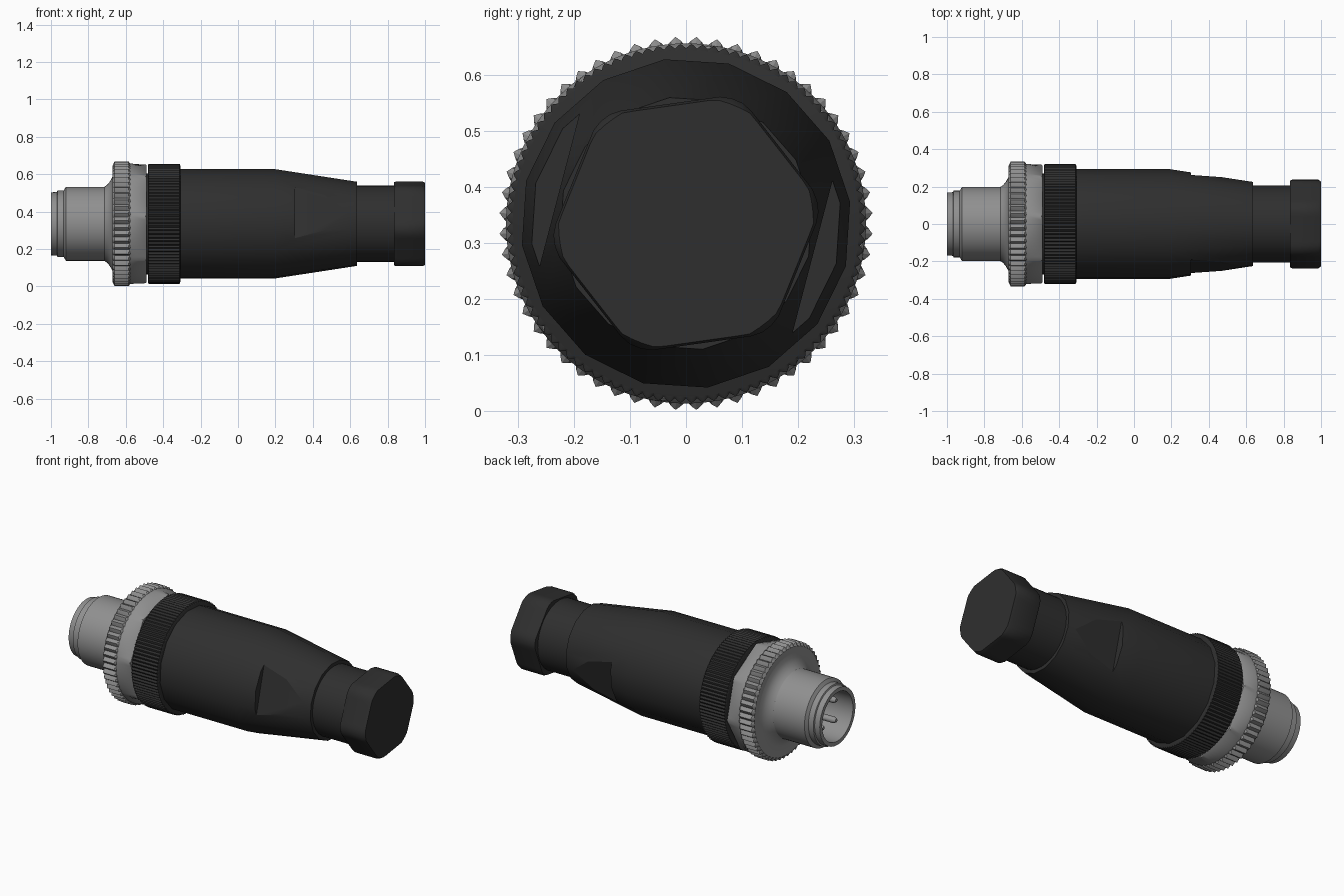
import bpy, bmesh, math
from mathutils import Vector

AXIS_Z = 0.335
cube = bpy.data.objects.get("Cube")
if cube:
    bpy.data.objects.remove(cube, do_unlink=True)


def material(name, value):
    m = bpy.data.materials.new(name)
    m.use_nodes = True
    col = (value, value, value, 1)
    m.diffuse_color = col
    m.node_tree.nodes["Principled BSDF"].inputs["Base Color"].default_value = col
    return m


BLACK = material("black plastic", 0.028)
METAL = material("grey metal", 0.28)


def smooth(obj, angle=30):
    bpy.ops.object.select_all(action='DESELECT')
    obj.select_set(True)
    bpy.context.view_layer.objects.active = obj
    bpy.ops.object.shade_smooth_by_angle(angle=math.radians(angle))


def lathe(name, stations, mat, sides=48, offset=0.0, centre=(0, 0)):
    """Loft rings along x; a station is (x, radius) or (x, function of angle)."""
    bm = bmesh.new()
    rings = []
    for x, r in stations:
        ring = []
        for i in range(sides):
            a = math.radians(offset) + 2 * math.pi * i / sides
            rad = r(a, i) if callable(r) else r
            ring.append(bm.verts.new((x, centre[0] + rad * math.cos(a),
                                      AXIS_Z + centre[1] + rad * math.sin(a))))
        rings.append(ring)
    for a, b in zip(rings, rings[1:]):
        for i in range(sides):
            j = (i + 1) % sides
            bm.faces.new((a[i], a[j], b[j], b[i]))
    bm.faces.new(rings[0])
    bm.faces.new(rings[-1])
    bmesh.ops.recalc_face_normals(bm, faces=bm.faces)
    me = bpy.data.meshes.new(name)
    bm.to_mesh(me)
    bm.free()
    me.materials.append(mat)
    obj = bpy.data.objects.new(name, me)
    bpy.context.collection.objects.link(obj)
    smooth(obj)
    return obj


def flats(count, apothem, limit, first):
    """Polygon with its corners rounded off to a circle."""
    step = 2 * math.pi / count

    def radius(a, i):
        d = (a - math.radians(first) + step / 2) % step - step / 2
        return min(limit, apothem / math.cos(d))
    return radius


def teeth(low, high):
    """Four steps per tooth: valley, flank, peak, flank."""
    mid = low + (high - low) * 0.6
    return lambda a, i: (low, mid, high, mid)[i % 4]


# Tapered grip
body = lathe("grip_body", [(-0.33, 0.296), (0.19, 0.296), (0.635, 0.227)],
             BLACK, 16, 7.5)

# Wrench flats cut into both sides of the taper
for s in (-1, 1):
    t = math.radians(-14.7)
    d = s * (0.234 + 0.1)
    bpy.ops.mesh.primitive_cube_add(
        size=1, location=(0.305 + 0.3, d * math.cos(t), AXIS_Z + d * math.sin(t)),
        rotation=(t, 0, 0))
    cutter = bpy.context.object
    cutter.name = "flat_cutter"
    cutter.scale = (0.6, 0.2, 0.6)
    cutter.hide_render = True
    mod = body.modifiers.new("flat", 'BOOLEAN')
    mod.operation = 'DIFFERENCE'
    mod.solver = 'EXACT'
    mod.object = cutter
    bpy.context.view_layer.objects.active = body
    bpy.ops.object.modifier_apply(modifier=mod.name)
    bpy.data.objects.remove(cutter, do_unlink=True)
smooth(body)

# Cable neck and rounded hexagonal clamping nut
lathe("cable_neck", [(0.6, 0.205), (0.86, 0.205)], BLACK, 32)
lathe("clamping_nut", [(0.835, flats(6, 0.212, 0.232, 98)),
                       (0.845, flats(6, 0.216, 0.238, 98)),
                       (0.985, flats(6, 0.216, 0.238, 98)),
                       (1.0, flats(6, 0.212, 0.228, 98))], BLACK, 72)

# Finely ribbed black collar and the core behind it
lathe("ribbed_collar", [(-0.482, 0.31), (-0.478, teeth(0.313, 0.321)),
                        (-0.312, teeth(0.313, 0.321)), (-0.308, 0.31)], BLACK, 400)
lathe("inner_core", [(-0.6, 0.27), (-0.4, 0.27)], BLACK, 32)

# Knurled metal coupling ring with a scalloped rear skirt
lathe("coupling_ring", [(-0.67, 0.312), (-0.66, teeth(0.316, 0.334)),
                        (-0.585, teeth(0.316, 0.334)), (-0.573, 0.318)],
      METAL, 56 * 4)
lathe("coupling_skirt", [(-0.58, 0.322), (-0.565, 0.322),
                         (-0.495, flats(8, 0.296, 0.322, 15)),
                         (-0.49, flats(8, 0.292, 0.316, 15))], METAL, 96)

# Hollow plug sleeve, flared into the ring, with an open socket
lathe("plug_sleeve", [(-0.62, 0.3), (-0.668, 0.3), (-0.672, 0.25), (-0.685, 0.226),
                      (-0.7, 0.208), (-0.715, 0.198), (-0.92, 0.198),
                      (-0.932, 0.178), (-0.965, 0.178), (-0.968, 0.17),
                      (-1.0, 0.168), (-1.0, 0.145), (-0.76, 0.145)], METAL, 48)

# Contact pins
for k in range(4):
    a = math.radians(45 + 90 * k)
    lathe("contact_pin", [(-0.74, 0.018), (-0.935, 0.018), (-0.95, 0.01)], METAL, 12,
          centre=(0.085 * math.cos(a), 0.085 * math.sin(a)))

# Keying rib inside the socket
bpy.ops.mesh.primitive_cube_add(size=1, location=(-0.86, 0, AXIS_Z + 0.135))
key = bpy.context.object
key.name = "keying_rib"
key.scale = (0.2, 0.035, 0.03)
key.data.materials.append(METAL)
